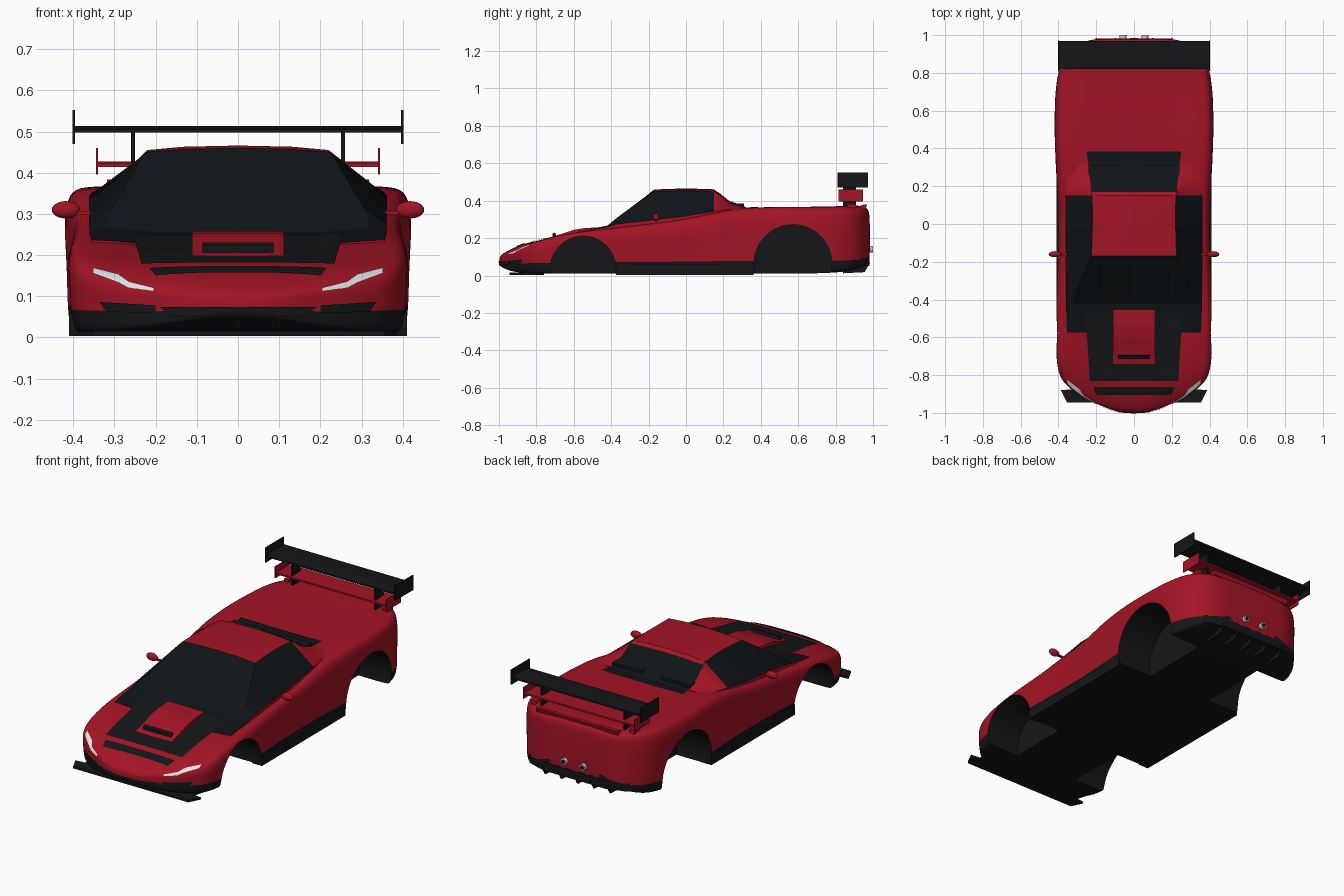
import bpy, bmesh, math
from mathutils import Vector
from mathutils.bvhtree import BVHTree

if "Cube" in bpy.data.objects:
    bpy.data.objects.remove(bpy.data.objects["Cube"])


def material(name, rgb):
    m = bpy.data.materials.new(name)
    m.use_nodes = True
    m.diffuse_color = (*rgb, 1)
    m.node_tree.nodes["Principled BSDF"].inputs["Base Color"].default_value = (*rgb, 1)
    return m


RED = material("red_paint", (0.37, 0.007, 0.018))
BLACK = material("black_trim", (0.007, 0.008, 0.009))
GLASS = material("dark_glass", (0.005, 0.007, 0.009))
WHITE = material("lamp_white", (0.75, 0.78, 0.8))
STEEL = material("steel", (0.6, 0.6, 0.6))


def activate(ob):
    bpy.ops.object.select_all(action='DESELECT')
    ob.select_set(True)
    bpy.context.view_layer.objects.active = ob


def make(name, bm, mats, angle=35):
    bmesh.ops.recalc_face_normals(bm, faces=bm.faces)
    me = bpy.data.meshes.new(name)
    bm.to_mesh(me)
    bm.free()
    for m in mats:
        me.materials.append(m)
    ob = bpy.data.objects.new(name, me)
    bpy.context.collection.objects.link(ob)
    activate(ob)
    if angle:
        bpy.ops.object.shade_smooth_by_angle(angle=math.radians(angle))
    return ob


def loft(sections, pick):
    """Skin half sections (y, [(x, z)...]), mirrored in x; pick(ring, strip) gives the material."""
    bm = bmesh.new()
    rings = []
    for y, half in sections:
        loop = half + [(-x, z) for x, z in reversed(half) if x > 0]
        rings.append([bm.verts.new((x, y, z)) for x, z in loop])
    n, h = len(rings[0]), len(sections[0][1])
    for r in range(len(rings) - 1):
        a, b = rings[r], rings[r + 1]
        for i in range(n):
            j = (i + 1) % n
            f = bm.faces.new((a[i], a[j], b[j], b[i]))
            f.material_index = pick(r, i if i < h - 1 else n - 1 - i)
    bm.faces.new(rings[0])
    bm.faces.new(rings[-1])
    return bm


def prism(name, outline, axis, lo, hi, mat):
    """Extrude a 2D outline along an axis from lo to hi."""
    bm = bmesh.new()

    def place(p, t):
        q = list(p)
        q.insert(axis, t)
        return bm.verts.new(q)
    a = [place(p, lo) for p in outline]
    b = [place(p, hi) for p in outline]
    bm.faces.new(a)
    bm.faces.new(b)
    for i in range(len(a)):
        j = (i + 1) % len(a)
        bm.faces.new((a[i], a[j], b[j], b[i]))
    return make(name, bm, [mat], 0)


def mirrored(half):
    return half + [(-x, y) for x, y in reversed(half)]


def box(name, x, y, z, mat):
    return prism(name, [(y[0], z[0]), (y[1], z[0]), (y[1], z[1]), (y[0], z[1])], 0, x[0], x[1], mat)


def cylinder(name, centre, radius, depth, axis, mat):
    pts = [(centre[0] + radius * math.cos(k * math.tau / 40),
            centre[1] + radius * math.sin(k * math.tau / 40)) for k in range(40)]
    return prism(name, pts, axis, depth[0], depth[1], mat)


# Lower body: y, half width, bottom, shoulder and centre heights
STATIONS = [
    (-1.0, .08, .05, .095, .103), (-.965, .17, .035, .115, .126), (-.925, .26, .02, .13, .147),
    (-.87, .345, .015, .152, .168), (-.82, .39, .01, .174, .181), (-.76, .408, .01, .195, .192),
    (-.68, .414, .01, .217, .203), (-.55, .416, .01, .239, .222), (-.4, .412, .01, .254, .245),
    (-.2, .405, .01, .277, .283),
    (0, .402, .01, .303, .31), (.15, .407, .01, .338, .335), (.27, .414, .01, .36, .358),
    (.45, .423, .01, .368, .362), (.65, .423, .01, .366, .366), (.8, .408, .015, .366, .37),
    (.88, .375, .025, .366, .374), (.935, .325, .045, .362, .374), (.97, .26, .06, .345, .36),
    (.984, .18, .07, .325, .335)]


def body_section(w, zb, zs, zt):
    h = zs - zb
    zk, zu = min(max(.07, zb + .025), zb + .4 * h), zs - .24 * h
    return [(0, zt), (.35 * w, zt), (.68 * w, (zt + zs) / 2 + .002), (.89 * w, zs),
            (.975 * w, zs - .04 * h), (w, zu), (.99 * w, (zu + zk) / 2), (.99 * w, zk),
            (.97 * w, zb + .004), (.92 * w, zb), (.5 * w, zb), (0, zb)]


bm = loft([(s[0], body_section(*s[1:])) for s in STATIONS], lambda r, i: 1 if i >= 7 else 0)
body = make("body_shell", bm, [RED, BLACK], 0)
sub = body.modifiers.new("smooth", 'SUBSURF')
sub.levels = 2
bpy.ops.object.modifier_apply(modifier=sub.name)

# Wheel wells
for y, z, r in ((-.55, .036, .175), (.572, .064, .208)):
    for lo, hi in ((.2, .6), (-.6, -.2)):
        cutter = cylinder("well_cutter", (y, z), r, (lo, hi), 0, BLACK)
        cutter.hide_render = True
        mod = body.modifiers.new("well", 'BOOLEAN')
        mod.operation, mod.solver, mod.object = 'DIFFERENCE', 'EXACT', cutter
        mod.material_mode = 'TRANSFER'
        activate(body)
        bpy.ops.object.modifier_apply(modifier=mod.name)
        bpy.data.objects.remove(cutter)
activate(body)
bpy.ops.object.shade_smooth_by_angle(angle=math.radians(35))

# Cabin: y, belt x and z, roof edge x and z, centre height
CABIN = [(-.575, .355, .237, .3, .234, .226), (-.42, .36, .26, .32, .267, .259),
         (-.37, .36, .275, .31, .308, .3), (-.17, .362, .298, .225, .45, .46),
         (0, .362, .318, .22, .455, .466), (.15, .362, .343, .22, .45, .461),
         (.18, .36, .346, .23, .43, .436), (.23, .355, .352, .25, .39, .395),
         (.32, .35, .355, .28, .362, .364)]


def cabin_section(xb, zb, xe, ze, zc):
    base = max(zb - .06, .218)
    return [(0, zc), (.6 * xe, zc - .003), (xe, ze), (xb, zb), (xb, base), (0, base)]


bm = loft([(c[0], cabin_section(*c[1:])) for c in CABIN],
          lambda r, i: 1 if (r < 3 and i < 3) or (r < 5 and i == 2) else 0)
cabin = make("cabin", bm, [RED, GLASS], 22)

# Panels laid onto the skin
trees = [BVHTree.FromObject(o, bpy.context.evaluated_depsgraph_get()) for o in (body, cabin)]


def skin(p, front, lift):
    start, ray = ((p[0], -2, p[1]), (0, 1, 0)) if front else ((p[0], p[1], 2), (0, 0, -1))
    ray = Vector(ray)
    hits = [h for h in (t.ray_cast(Vector(start), ray) for t in trees) if h[0]]
    best = min(hits, key=lambda h: h[3])
    return best[0] - ray * lift


def drape(name, rows, mat, front=False, n=14):
    """Rows of (start, end) 2D points, subdivided and dropped onto the skin."""
    bm = bmesh.new()
    lines = []
    for (a, b), (c, d) in zip(rows, rows[1:]):
        for k in range(n + 1):
            t = k / n
            p, q = Vector(a).lerp(Vector(c), t), Vector(b).lerp(Vector(d), t)
            lines.append([bm.verts.new(skin(p.lerp(q, s / n), front, .004)) for s in range(n + 1)])
    for u, v in zip(lines, lines[1:]):
        for s in range(n):
            bm.faces.new((u[s], u[s + 1], v[s + 1], v[s]))
    bmesh.ops.remove_doubles(bm, verts=bm.verts, dist=1e-5)
    return make(name, bm, [mat])


def panel(name, y0, w0, y1, w1, mat):
    return drape(name, [((-w0, y0), (w0, y0)), ((-w1, y1), (w1, y1))], mat)


panel("hood_panel", -.83, .235, -.47, .255, BLACK)
panel("hood_front_strip", -.905, .2, -.862, .215, BLACK)
panel("rear_window", .17, .225, .385, .25, GLASS)

# Hood scoop
prism("hood_scoop", [(-.755, .18), (-.755, .194), (-.6, .244), (-.54, .254), (-.455, .258), (-.455, .2)],
      0, -.112, .112, RED)
prism("scoop_slot", [(-.715, .2), (-.715, .224), (-.7, .23), (-.69, .2)], 0, -.086, .086, BLACK)

# Splitter and grille
prism("front_splitter", mirrored([(.355, -.945), (.387, -.88), (.33, -.875), (.36, -.76)]), 2, .004, .016, BLACK)
drape("front_grille", [((-.16, .05), (.16, .05)), ((-.19, .074), (.19, .074))], BLACK, True)

for side, s in (("left", 1), ("right", -1)):
    def span(a, b):
        return sorted((s * a, s * b))

    # Lamps, bumper trim and skirts
    lamp = [((s * x, lo), (s * x, hi)) for x, lo, hi in
            ((.205, .113, .121), (.265, .12, .136), (.29, .134, .154), (.352, .157, .17))]
    drape(side + "_headlight", lamp, WHITE, True, n=6)
    drape(side + "_bumper_vent", [((s * .2, .06), (s * .2, .078)), ((s * .32, .062), (s * .335, .086))],
          BLACK, True)
    box(side + "_side_skirt", span(.35, .41), (-.375, .362), (.004, .06), BLACK)
    box(side + "_rear_louvre", span(.06, .24), (.26, .31), (.355, .384), BLACK)

    # Wing mirror
    bm = bmesh.new()
    bmesh.ops.create_uvsphere(bm, u_segments=20, v_segments=12, radius=1)
    bmesh.ops.scale(bm, verts=bm.verts, vec=(.034, .016, .021))
    bmesh.ops.translate(bm, verts=bm.verts, vec=(s * .418, -.16, .31))
    make(side + "_mirror", bm, [RED], 60)
    box(side + "_mirror_arm", span(.345, .4), (-.166, -.154), (.299, .307), RED)

    # Wing supports, end plates and exhausts
    box(side + "_wing_pylon", span(.25, .26), (.84, .91), (.36, .504), BLACK)
    box(side + "_wing_plate", span(.396, .402), (.81, .972), (.47, .552), BLACK)
    box(side + "_lower_plate", span(.34, .345), (.815, .945), (.396, .46), RED)
    box(side + "_tail_block", span(.29, .318), (.86, .91), (.36, .383), RED)
    cylinder(side + "_exhaust", (s * .058, .14), .018, (.93, 1.0), 1, STEEL)
    cylinder(side + "_exhaust_bore", (s * .058, .14), .012, (.99, 1.001), 1, BLACK)

# Wings
prism("main_wing", [(.82, .497), (.97, .503), (.97, .512), (.87, .513), (.82, .506)], 0, -.4, .4, BLACK)
prism("lower_wing", [(.825, .414), (.94, .418), (.94, .427), (.825, .423)], 0, -.343, .343, RED)
prism("tail_lip", [(.9, .36), (.96, .355), (.968, .38), (.95, .38)], 0, -.25, .25, RED)

# Rear bumper trim and diffuser
prism("rear_diffuser", mirrored([(.36, .8), (.352, .89), (.3, .948), (.19, .982)]), 2, .05, .095, BLACK)
for k in range(-2, 3):
    prism("diffuser_fin", [(.84, .012), (.955, .018), (.985, .07), (.84, .07)],
          0, k * .1 - .004, k * .1 + .004, BLACK)
